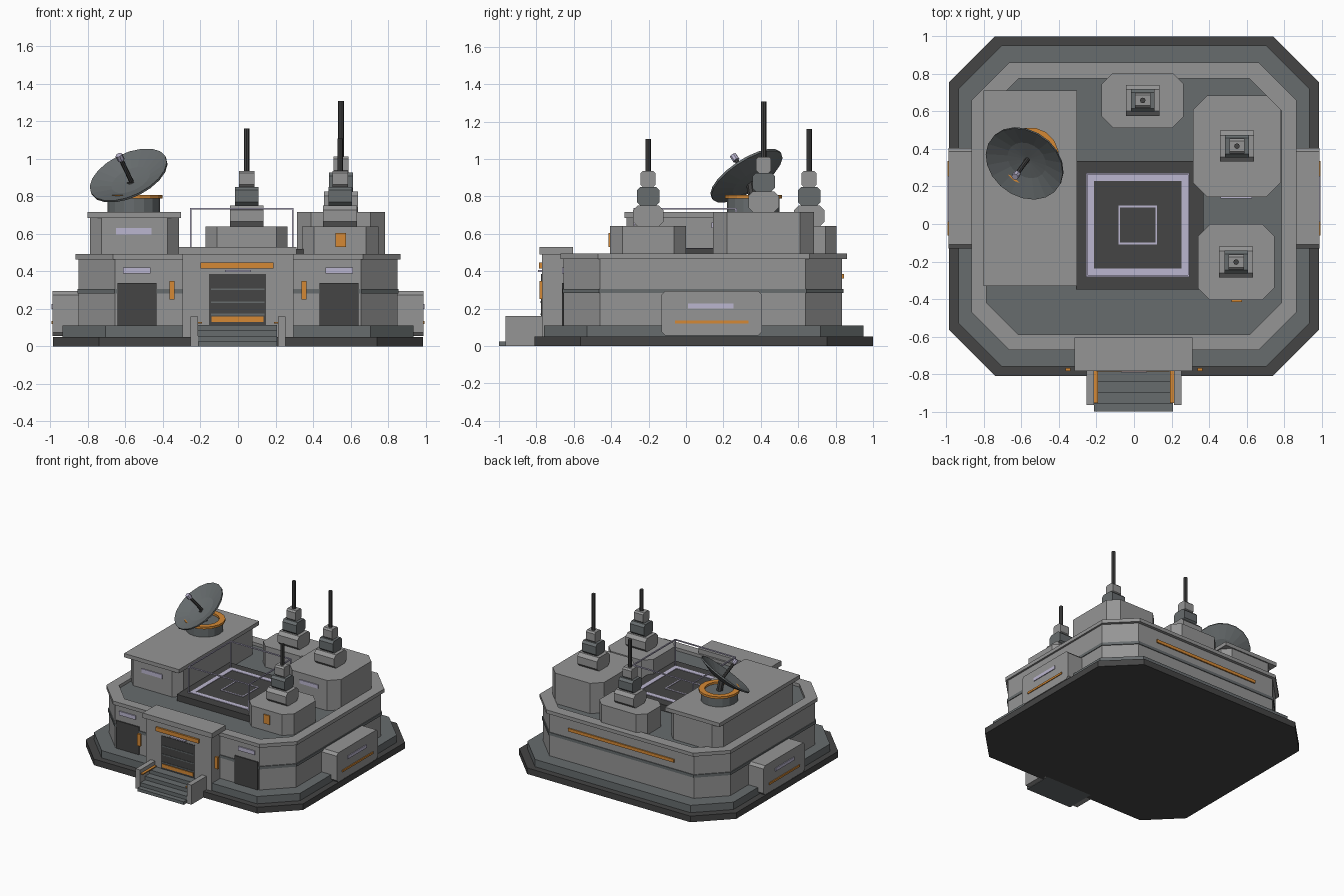
import bpy, bmesh, math
from mathutils import Vector

if "Cube" in bpy.data.objects:
    bpy.data.objects.remove(bpy.data.objects["Cube"])


def mat(name, rgb):
    m = bpy.data.materials.new(name)
    m.diffuse_color = (*rgb, 1)
    m.use_nodes = True
    m.node_tree.nodes["Principled BSDF"].inputs["Base Color"].default_value = m.diffuse_color
    return m


LIGHT = mat("light grey", (0.30, 0.30, 0.30))
STEEL = mat("steel grey", (0.135, 0.15, 0.155))
DARK = mat("dark grey", (0.058, 0.058, 0.058))
ORANGE = mat("orange", (0.66, 0.25, 0.035))
LILAC = mat("pale lilac", (0.50, 0.47, 0.63))


def finish(name, bm, m):
    bmesh.ops.recalc_face_normals(bm, faces=bm.faces)
    me = bpy.data.meshes.new(name)
    bm.to_mesh(me)
    bm.free()
    me.materials.append(m)
    ob = bpy.data.objects.new(name, me)
    bpy.context.collection.objects.link(ob)
    return ob


def outline(a0, a1, b0, b1, c=0):
    """Rectangle, with corners cut by c."""
    if not c:
        return [(a0, b0), (a1, b0), (a1, b1), (a0, b1)]
    return [(a0 + c, b0), (a1 - c, b0), (a1, b0 + c), (a1, b1 - c),
            (a1 - c, b1), (a0 + c, b1), (a0, b1 - c), (a0, b0 + c)]


def circle(cx, cy, r, n):
    return [(cx + r * math.cos(2 * math.pi * (i + .5) / n),
             cy + r * math.sin(2 * math.pi * (i + .5) / n)) for i in range(n)]


def prism(name, m, x, y, z, c=0, axis='z'):
    """Box, or cut-corner prism along the z or x axis."""
    bm = bmesh.new()
    if axis == 'z':
        pts, ends = outline(*x, *y, c), z
        place = lambda p, e: (p[0], p[1], e)
    else:
        pts, ends = outline(*y, *z, c), x
        place = lambda p, e: (e, p[0], p[1])
    lo, hi = [[bm.verts.new(place(p, e)) for p in pts] for e in ends]
    bm.faces.new(lo)
    bm.faces.new(hi)
    n = len(pts)
    for i in range(n):
        j = (i + 1) % n
        bm.faces.new((lo[i], lo[j], hi[j], hi[i]))
    return finish(name, bm, m)


def pair(name, m, x, y, z, c=0, axis='z'):
    """The same part on the right and the left."""
    prism(name + "_right", m, x, y, z, c, axis)
    prism(name + "_left", m, (-x[1], -x[0]), y, z, c, axis)


def ring(name, m, outer, inner, z0, z1):
    """Closed band between two matching outlines."""
    bm = bmesh.new()
    loops = [[bm.verts.new((*p, z)) for p in pts]
             for pts, z in ((outer, z0), (outer, z1), (inner, z1), (inner, z0))]
    n = len(outer)
    for k in range(4):
        a, b = loops[k], loops[(k + 1) % 4]
        for i in range(n):
            j = (i + 1) % n
            bm.faces.new((a[i], a[j], b[j], b[i]))
    return finish(name, bm, m)


def square_ring(name, m, cx, cy, half, width, z0, z1):
    h, k = half, half - width
    ring(name, m, outline(cx - h, cx + h, cy - h, cy + h),
         outline(cx - k, cx + k, cy - k, cy + k), z0, z1)


def rod(name, m, p, q, r, n=8):
    p, q = Vector(p), Vector(q)
    bm = bmesh.new()
    bmesh.ops.create_cone(bm, cap_ends=True, segments=n, radius1=r, radius2=r,
                          depth=(q - p).length)
    ob = finish(name, bm, m)
    ob.rotation_mode = 'QUATERNION'
    ob.rotation_quaternion = (q - p).to_track_quat('Z', 'Y')
    ob.location = (p + q) / 2
    return ob


# Foundation, walls and parapet
prism("foundation", DARK, (-.985, .985), (-.81, 1), (0, .05), .245)
prism("plinth", STEEL, (-.935, .935), (-.76, .95), (.05, .11), .23)
prism("walls", LIGHT, (-.85, .85), (-.655, .835), (.11, .464), .195)
prism("wall_band", STEEL, (-.856, .856), (-.661, .841), (.282, .305), .197)
prism("roof_deck", STEEL, (-.83, .83), (-.635, .815), (.45, .468), .19)
ring("parapet", LIGHT, outline(-.865, .865, -.67, .86, .2),
     outline(-.785, .785, -.59, .775, .17), .464, .493)
prism("back_light_strip", ORANGE, (-.48, .48), (.83, .845), (.36, .385))

# Side pods
pair("side_pod", LIGHT, (.82, .987), (-.13, .405), (.055, .295), .02, 'x')
pair("pod_window", LILAC, (.98, .993), (.01, .255), (.2, .226))
pair("pod_light", ORANGE, (.98, .994), (-.06, .335), (.12, .136))

# Front side doors and windows
pair("side_door", DARK, (.435, .643), (-.664, -.64), (.11, .337))
pair("door_window", LILAC, (.467, .613), (-.664, -.64), (.388, .42))

# Entrance
prism("entrance", LIGHT, (-.297, .297), (-.77, -.61), (.05, .5))
prism("entrance_roof", LIGHT, (-.318, .312), (-.782, -.605), (.49, .53))
prism("shutter", DARK, (-.155, .15), (-.774, -.76), (.11, .385))
for i, z in enumerate((.165, .23, .3)):
    prism(f"shutter_slat_{i}", STEEL, (-.145, .14), (-.778, -.77), (z, z + .009))
prism("shutter_light", ORANGE, (-.142, .137), (-.78, -.77), (.13, .158))
prism("entrance_sign", ORANGE, (-.2, .19), (-.785, -.765), (.415, .447))
prism("entrance_lamp", LILAC, (-.07, .07), (-.79, -.765), (.396, .406))
pair("entrance_side_light", ORANGE, (.337, .365), (-.784, -.766), (.25, .347))

# Stairs
for i, y in enumerate((-1, -.96, -.9, -.842)):
    prism(f"step_{i}", STEEL, (-.212, .208), (y, -.76), (0, .025 + .03 * i))
pair("stair_wall", LIGHT, (.212, .253), (-.965, -.765), (0, .16))
pair("stair_light", ORANGE, (.192, .212), (-.955, -.78), (.122, .13))

# Landing pad with markings and railing
PX, PY, PZ = .02, -.005, .52
prism("landing_pad", DARK, (-.31, .37), (-.35, .335), (.46, PZ))
square_ring("pad_border", LILAC, PX, PY, .268, .035, PZ, PZ + .004)
square_ring("pad_mark", LILAC, PX, PY, .103, .009, PZ, PZ + .004)
square_ring("railing_top", LILAC, PX, PY, .277, .009, .729, .738)
for i, (sx, sy) in enumerate(((-1, -1), (1, -1), (1, 1), (-1, 1))):
    x, y = PX + sx * .2725, PY + sy * .2725
    prism(f"railing_post_{i}", LILAC, (x - .0045, x + .0045),
          (y - .0045, y + .0045), (PZ, .73))

# Left block
prism("left_block", LIGHT, (-.788, -.315), (-.318, .7), (.46, .69), .06)
prism("left_block_roof", LIGHT, (-.802, -.305), (-.33, .71), (.685, .716))
prism("left_block_window", LILAC, (-.65, -.46), (-.325, -.31), (.597, .63))

# Antenna towers: block bounds, block top, mast top
towers = {"back": ((-.172, .265), (.512, .805), .64, 1.16, .06),
          "tall": ((.315, .782), (.145, .685), .716, 1.307, .075),
          "front": ((.34, .748), (-.405, 0), .64, 1.107, .065)}
for name, (x, y, top, mast, c) in towers.items():
    prism(f"{name}_tower_block", LIGHT, x, y, (.46, top), c)
    cx, cy = sum(x) / 2, sum(y) / 2
    z = top
    for k, (hx, hy, h, m) in enumerate(((.09, .082, .11, LIGHT),
                                        (.063, .06, .1, STEEL),
                                        (.041, .04, .085, LIGHT))):
        prism(f"{name}_tower_tier_{k}", m, (cx - hx, cx + hx),
              (cy - hy, cy + hy), (z, z + h), .3 * hy, 'x')
        z += h
    rod(f"{name}_tower_mast", DARK, (cx, cy, z - .02), (cx, cy, mast), .015)
prism("front_tower_panel", ORANGE, (.52, .576), (-.415, -.4), (.53, .603))
prism("tall_tower_window", LILAC, (.46, .63), (.137, .15), (.63, .66))

# Dish drum and ring
rod("dish_drum", STEEL, (-.555, .36, .71), (-.555, .36, .79), .14, 16)
ring("dish_drum_ring", ORANGE, circle(-.555, .36, .155, 16),
     circle(-.555, .36, .11, 16), .788, .806)

# Tilted dish with its feed
C, N, R = Vector((-.585, .32, .915)), Vector((-.37, -.51, .775)).normalized(), .221
bm = bmesh.new()
SEG = 20
profile = [(.5 * R, -.037), (R, 0), (R, -.012), (.5 * R, -.05)]
loops = [[bm.verts.new((*p, h)) for p in circle(0, 0, r, SEG)] for r, h in profile]
for a, b in zip(loops, loops[1:]):
    for i in range(SEG):
        j = (i + 1) % SEG
        bm.faces.new((a[i], a[j], b[j], b[i]))
for loop, h in ((loops[0], -.048), (loops[-1], -.062)):
    tip = bm.verts.new((0, 0, h))
    for i in range(SEG):
        bm.faces.new((loop[i], loop[(i + 1) % SEG], tip))
dish = finish("dish", bm, STEEL)
dish.rotation_mode = 'QUATERNION'
dish.rotation_quaternion = N.to_track_quat('Z', 'Y')
dish.location = C
rod("dish_support", DARK, (-.555, .36, .78), C - N * .05, .025)
rod("dish_feed", DARK, C - N * .05, C + N * .11, .012)
rod("dish_feed_head", LILAC, C + N * .1, C + N * .135, .019)
